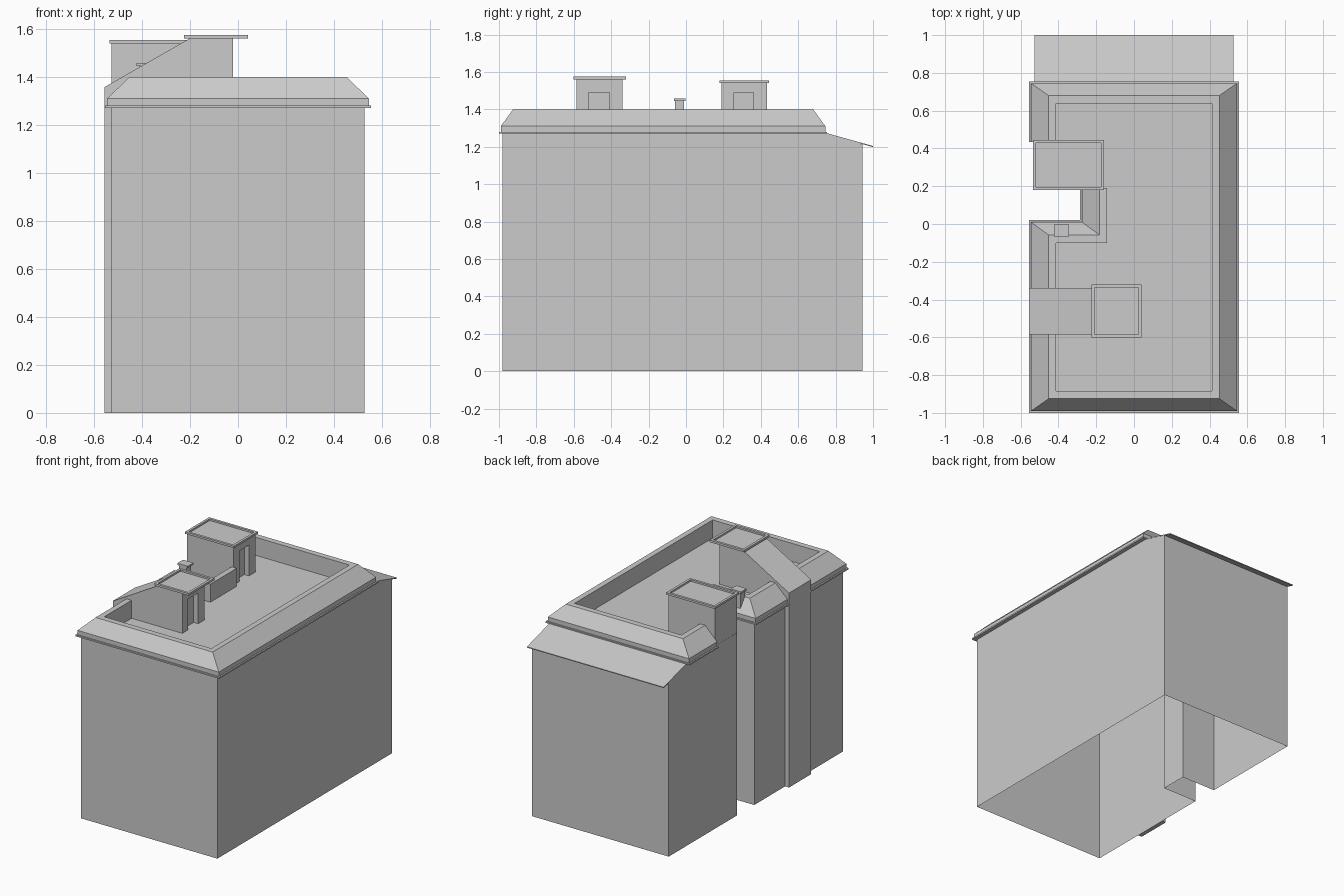
import bpy, bmesh

if "Cube" in bpy.data.objects:
    bpy.data.objects.remove(bpy.data.objects["Cube"])

FLOOR = 1.275
grey = bpy.data.materials.new("plain_grey")
grey.diffuse_color = (0.6, 0.6, 0.6, 1)
grey.use_nodes = True
grey.node_tree.nodes["Principled BSDF"].inputs["Base Color"].default_value = grey.diffuse_color


def make(name, verts, faces):
    bm = bmesh.new()
    vs = [bm.verts.new(v) for v in verts]
    for f in faces:
        bm.faces.new([vs[i] for i in f])
    bmesh.ops.recalc_face_normals(bm, faces=bm.faces)
    mesh = bpy.data.meshes.new(name)
    bm.to_mesh(mesh)
    bm.free()
    mesh.materials.append(grey)
    ob = bpy.data.objects.new(name, mesh)
    bpy.context.collection.objects.link(ob)
    return ob


def loft(name, rings):
    """Skin closed sections in order, with capped ends."""
    n, verts = len(rings[0]), [p for r in rings for p in r]
    faces = [(k*n + i, k*n + (i+1) % n, (k+1)*n + (i+1) % n, (k+1)*n + i)
             for k in range(len(rings)-1) for i in range(n)]
    faces += [tuple(range(n)), tuple(range(len(verts)-n, len(verts)))]
    return make(name, verts, faces)


def box(name, x0, x1, y0, y1, z0, z1):
    return loft(name, [[(x0, y0, z), (x1, y0, z), (x1, y1, z), (x0, y1, z)] for z in (z0, z1)])


def cut_door(ob, x, y0, y1):
    """Recess a doorway in the face at x."""
    cutter = box("door_cutter", x-0.035, x+0.05, y0, y1, 1.2, 1.49)
    cutter.hide_render = True
    mod = ob.modifiers.new("door", 'BOOLEAN')
    mod.operation, mod.solver, mod.object = 'DIFFERENCE', 'EXACT', cutter
    bpy.context.view_layer.objects.active = ob
    bpy.ops.object.modifier_apply(modifier=mod.name)
    bpy.data.objects.remove(cutter)


def lid(name, x0, x1, y0, y1, z0, z1):
    """Slab with a raised rim and a sunken top panel."""
    t = 0.017
    def rect(d, z):
        return [(x0+d, y0+d, z), (x1-d, y0+d, z), (x1-d, y1-d, z), (x0+d, y1-d, z)]
    loft(name, [rect(0, z0), rect(0, z1), rect(t, z1), rect(t, z1-0.012)])


# Main block: notched footprint, open underneath, flat roof, sloping rear strip
W = .527
foot = [(-W, -.98), (W, -.98), (W, .74), (W, .943), (-W, .943),
        (-W, .74), (-W, .19), (-.26, .19), (-.26, 0), (-W, 0)]
n = len(foot)
verts = [(x, y, 0) for x, y in foot]
verts += [(x, y, 1.213 if y > .9 else FLOOR - .001) for x, y in foot]
faces = [(i, (i+1) % n, (i+1) % n + n, i+n) for i in range(n)]
faces += [(12, 13, 14, 15), (10, 11, 12, 15, 16, 17, 18, 19)]
make("main_block", verts, faces)

# Rear eave
eave = [(.74, 1.276), (1.0, 1.204), (1.0, 1.198), (.74, 1.27)]
loft("rear_eave", [[(x, y, z) for y, z in eave] for x in (-W-.001, W+.001)])

# Parapet: corner points with inward directions, swept by a mitred section
path = [(-.555, .435, 1, 0), (-.555, .755, 1, -1), (.555, .755, -1, -1), (.555, -1, -1, 1),
        (-.555, -1, 1, 1), (-.555, .02, 1, -1.04), (-.285, .02, 1, -1.04), (-.285, .19, 1, 0)]
section = [(0, 0, 1.27), (0, 0, 1.28), (.01, .01, 1.28), (.01, .01, 1.31),
           (.103, .075, 1.4), (.142, .116, 1.4), (.142, .116, 1.27)]
loft("parapet", [[(x + sx*dx, y + sy*dy, z) for dx, dy, z in section] for x, y, sx, sy in path])

# Rear roof tower
tower = box("rear_tower", -W, -.168, .19, .433, FLOOR, 1.541)
cut_door(tower, -.168, .257, .36)
lid("rear_tower_lid", -.535, -.158, .18, .445, 1.54, 1.554)

# Front stair tower with sloping back and a pier down the wall
prof = [(-.557, 0), (-W, 0), (-W, FLOOR), (-.02, FLOOR), (-.02, 1.561), (-.2, 1.561), (-.557, 1.357)]
stair = loft("stair_tower", [[(x, y, z) for x, z in prof] for y in (-.585, -.34)])
cut_door(stair, -.02, -.52, -.41)
lid("stair_tower_lid", -.225, .041, -.602, -.32, 1.56, 1.575)

# Vent on the parapet
box("vent_shaft", -.413, -.357, -.058, -.01, 1.33, 1.446)
box("vent_cap", -.423, -.343, -.065, -.002, 1.445, 1.458)
